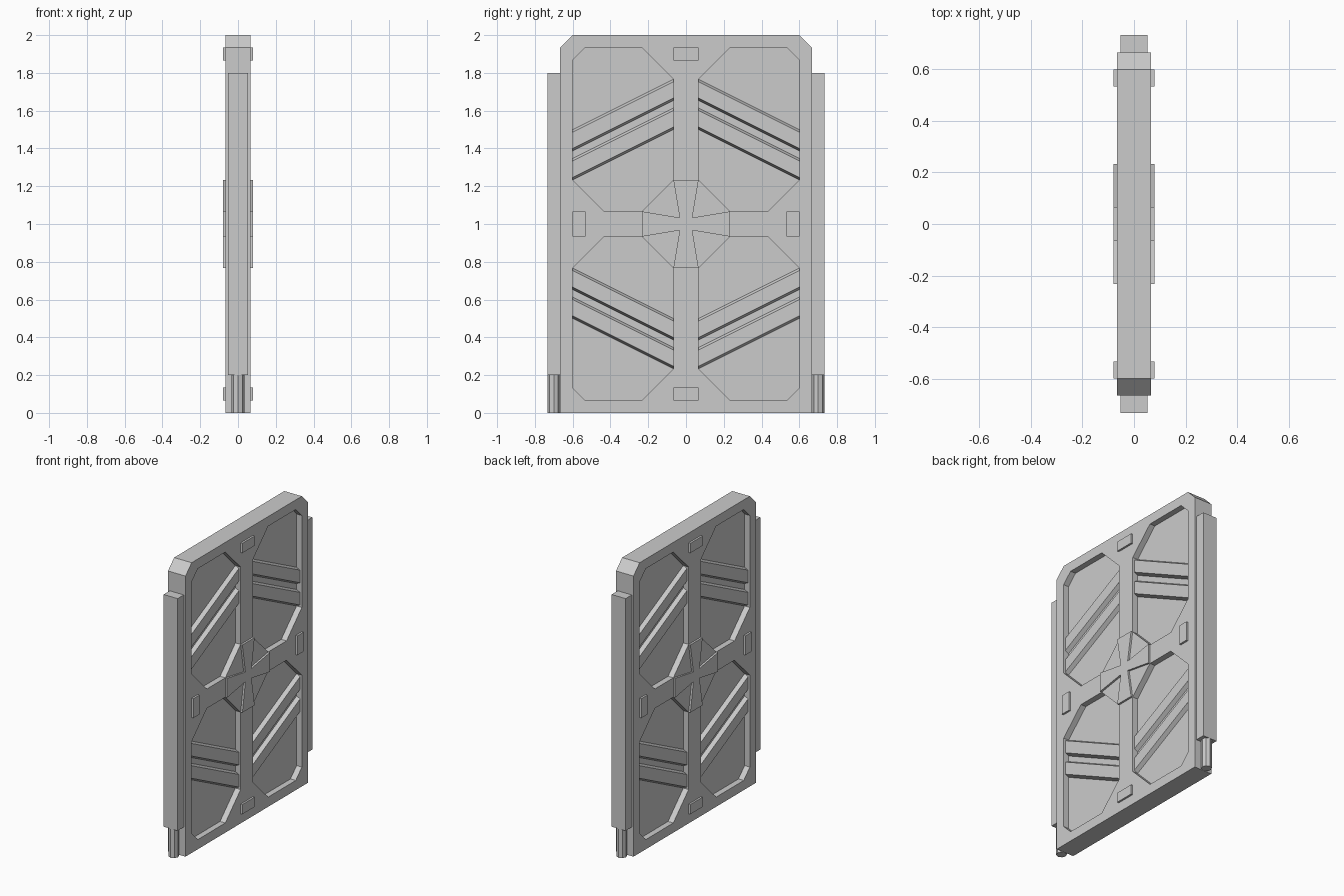
import bpy, bmesh
from itertools import product

if "Cube" in bpy.data.objects:
    bpy.data.objects.remove(bpy.data.objects["Cube"])

U = 2 / 30              # design unit
FACE = U                # half thickness of the door
FLOOR = 0.4 * U         # half thickness inside the recesses
RAISED = 1.2 * U        # height of the raised plates
SIGNS = (1, -1)


def loft(name, ring_a, ring_b):
    """Closed solid between two matching rings of points."""
    bm = bmesh.new()
    a = [bm.verts.new(p) for p in ring_a]
    b = [bm.verts.new(p) for p in ring_b]
    bm.faces.new(a)
    bm.faces.new(b)
    n = len(a)
    for i in range(n):
        j = (i + 1) % n
        bm.faces.new((a[i], a[j], b[j], b[i]))
    bmesh.ops.recalc_face_normals(bm, faces=bm.faces)
    mesh = bpy.data.meshes.new(name)
    bm.to_mesh(mesh)
    bm.free()
    ob = bpy.data.objects.new(name, mesh)
    bpy.context.collection.objects.link(ob)
    return ob


def prism(name, outline, x0, x1):
    """Extrude a (y, z) outline from x0 to x1."""
    return loft(name, [(x0, y, z) for y, z in outline],
                [(x1, y, z) for y, z in outline])


def rect(y0, y1, z0, z1):
    return [(y0, z0), (y1, z0), (y1, z1), (y0, z1)]


# Main door slab with chamfered top corners
half = [(10, 0), (10, 29), (9, 30)]
outline = [(y * U, z * U) for y, z in half + [(-y, z) for y, z in reversed(half)]]
door = prism("door_slab", outline, -FACE, FACE)

# Four recesses on each side, z measured from the door centre
recess = [(8, 14), (3.5, 14), (1, 11.5), (1, 3.5), (3.5, 1), (6.5, 1), (9, 3.5), (9, 13)]
for sx, sy, sz in product(SIGNS, SIGNS, SIGNS):
    pts = [(sy * y * U, 1 + sz * z * U) for y, z in recess]
    cutter = prism("recess_cutter", pts, sx * FLOOR, sx * 2 * FACE)
    cutter.hide_render = True
    mod = door.modifiers.new("recess", 'BOOLEAN')
    mod.operation = 'DIFFERENCE'
    mod.solver = 'EXACT'
    mod.object = cutter
    bpy.context.view_layer.objects.active = door
    bpy.ops.object.modifier_apply(modifier=mod.name)
    bpy.data.objects.remove(cutter)

# Slanted bars with bevelled edges crossing each recess
bar = [(FLOOR - 0.005, 0), (FLOOR, 0), (0.8 * U, -0.2 * U),
       (0.8 * U, -1.5 * U), (FLOOR, -1.7 * U), (FLOOR - 0.005, -1.7 * U)]
for sx, sy, sz in product(SIGNS, SIGNS, SIGNS):
    for top in (11.5 * U, 9.2 * U):
        loft("slanted_bar",
             [(sx * x, sy * U, 1 + sz * (top + z)) for x, z in bar],
             [(sx * x, sy * 9 * U, 1 + sz * (top - 4 * U + z)) for x, z in bar])

# Central hub: raised flared cross flush with the hub octagon
arm = [(0.5, 0.5), (1, 3.5), (-1, 3.5), (-0.5, 0.5)]
cross = []
for k in range(4):
    for a, b in arm[:3]:
        for _ in range(k):
            a, b = -b, a
        cross.append((a * U, 1 + b * U))
for sx in SIGNS:
    prism("hub_cross", cross, sx * (FACE - 0.002), sx * RAISED)

# Small raised plates at the middle of each edge
plates = [rect(-U, U, 28 * U, 29 * U), rect(-U, U, U, 2 * U)]
plates += [rect(s * 8 * U, s * 9 * U, 14 * U, 16 * U) for s in SIGNS]
for sx in SIGNS:
    for p in plates:
        prism("edge_plate", p, sx * (FACE - 0.002), sx * RAISED)

# Side rails and the eight-sided pins below them
for sy in SIGNS:
    prism("side_rail", rect(sy * 10 * U, sy * 11 * U, 0.2, 1.8), -0.8 * U, 0.8 * U)
    bpy.ops.mesh.primitive_cylinder_add(vertices=8, radius=0.5 * U, depth=0.2,
                                        location=(0, sy * 10.5 * U, 0.1))
    bpy.context.object.name = "hinge_pin"
